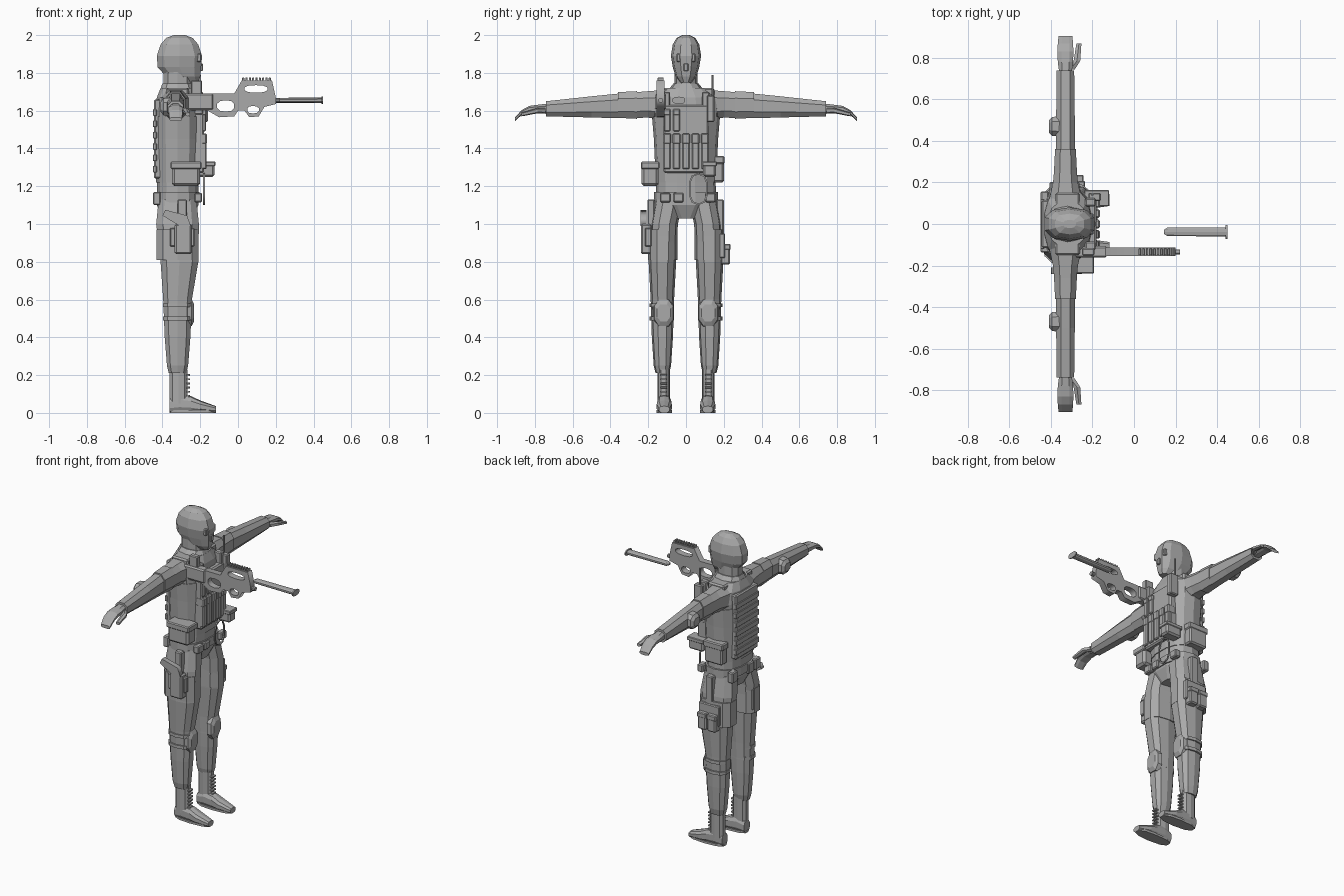
import bpy, bmesh, math
from mathutils import Vector

old = bpy.data.objects.get("Cube")
if old:
    bpy.data.objects.remove(old, do_unlink=True)

tone = (0.4, 0.4, 0.4, 1)
grey = bpy.data.materials.new("plain_grey")
grey.use_nodes = True
grey.diffuse_color = tone
grey.node_tree.nodes["Principled BSDF"].inputs["Base Color"].default_value = tone

SPINE = -.32   # x of the body's upright axis
ARM = -.33     # x of the outstretched arms
GUN = -.134    # y of the rifle's centre plane


def finish(name, mesh):
    mesh.materials.clear()
    mesh.materials.append(grey)
    part = bpy.data.objects.new(name, mesh)
    bpy.context.collection.objects.link(part)
    return part


def from_bmesh(name, bm):
    bmesh.ops.recalc_face_normals(bm, faces=bm.faces)
    mesh = bpy.data.meshes.new(name)
    bm.to_mesh(mesh)
    bm.free()
    return finish(name, mesh)


def oval(a, b, radius_a, radius_b, sides=10):
    """Slightly squared ellipse, with flat sides facing the axes."""
    def bend(value):
        return math.copysign(abs(value) ** .8, value)
    angles = [(i + .5) * math.tau / sides for i in range(sides)]
    across = [bend(math.cos(angle)) for angle in angles]
    along = [bend(math.sin(angle)) for angle in angles]
    return [(a + radius_a * u / max(across), b + radius_b * v / max(along)) for u, v in zip(across, along)]


def loft(name, axis, centre, rings, side=1, sides=10):
    """Rings are (position, radius, radius, optional centre shifts); side mirrors y."""
    bm, loops = bmesh.new(), []
    for position, radius_a, radius_b, *shift in rings:
        shift_a, shift_b = (shift + [0, 0])[:2]
        loop = []
        for p, q in oval(centre[0] + shift_a, centre[1] + shift_b, radius_a, radius_b, sides):
            x, y, z = {"x": (position, p, q), "y": (p, position, q), "z": (p, q, position)}[axis]
            loop.append(bm.verts.new((x, y * side, z)))
        loops.append(loop)
    for low, high in zip(loops, loops[1:]):
        for i in range(sides):
            j = (i + 1) % sides
            bm.faces.new((low[i], low[j], high[j], high[i]))
    bm.faces.new(loops[0])
    bm.faces.new(loops[-1])
    return from_bmesh(name, bm)


def band(name, centre, low, high, radius_x, radius_y, side=1, sides=10):
    """Upright sleeve around a limb or the waist."""
    return loft(name, "z", centre, [(low, radius_x, radius_y), (high, radius_x, radius_y)], side, sides)


def box(name, centre, size, side=1):
    """Box with small bevels in proportion to its thinnest side."""
    bm = bmesh.new()
    bmesh.ops.create_cube(bm, size=1)
    bmesh.ops.scale(bm, vec=size, verts=bm.verts)
    bmesh.ops.bevel(bm, geom=bm.edges[:], offset=min(size) * .15, segments=1, affect="EDGES")
    part = from_bmesh(name, bm)
    part.location = (centre[0], centre[1] * side, centre[2])
    return part


def pouch(name, centre, size, side=1):
    """Box with a wider flap over its top."""
    box(name, centre, size, side)
    x, y, z = centre
    wide, deep, tall = size
    box(name + "_flap", (x, y, z + tall * .35), (wide * 1.1, deep * 1.1, tall * .3), side)


def plate(name, outlines, thickness, offset, turn=0):
    """Upright plate from an outline and its holes."""
    curve = bpy.data.curves.new(name, "CURVE")
    curve.dimensions, curve.fill_mode, curve.extrude = "2D", "BOTH", thickness / 2
    for outline in outlines:
        spline = curve.splines.new("POLY")
        spline.points.add(len(outline) - 1)
        spline.use_cyclic_u = True
        for point, (u, v) in zip(spline.points, outline):
            point.co = (u, v, 0, 1)
    helper = bpy.data.objects.new(name + "_outline", curve)
    bpy.context.collection.objects.link(helper)
    graph = bpy.context.evaluated_depsgraph_get()
    mesh = bpy.data.meshes.new_from_object(helper.evaluated_get(graph))
    bpy.data.objects.remove(helper, do_unlink=True)
    part = finish(name, mesh)
    part.rotation_euler = (math.pi / 2, 0, turn)
    part.location = offset


# Head, neck and mask openings
band("neck", (SPINE, 0), 1.7, 1.82, .075, .06)
loft("head", "z", (-.31, 0), [(1.75, .04, .03, .06), (1.78, .09, .055, .02), (1.83, .115, .07),
                              (1.89, .12, .08), (1.95, .1, .07), (1.985, .07, .05), (2, .03, .02)])
box("nose", (-.2, 0, 1.83), (.03, .025, .04))
for side in (1, -1):
    box("eye_opening", (-.21, .028, 1.88), (.03, .045, .045), side)

# Torso, belt, vest and collar
loft("torso", "z", (SPINE, 0), [(1.03, .08, .07), (1.1, .11, .16), (1.3, .11, .155), (1.6, .115, .178),
                                (1.67, .11, .17), (1.72, .09, .11)], sides=14)
band("belt", (SPINE, 0), 1.115, 1.17, .117, .17, sides=14)
loft("vest", "z", (SPINE, 0), [(1.22, .115, .16), (1.45, .12, .17), (1.57, .12, .18)], sides=14)
loft("collar", "z", (SPINE, 0), [(1.69, .1, .11), (1.745, .08, .066)])
box("chest_panel", (-.21, 0, 1.45), (.06, .24, .36))
box("back_panel", (-.42, 0, 1.45), (.05, .23, .42))
for row in range(6):
    box("back_webbing", (-.44, 0, 1.29 + row * .06), (.02, .24, .035))

# Chest pouches
for y in (-.1, -.05, 0, .05, .1):
    pouch("magazine_pouch", (-.195, y, 1.385), (.055, .038, .19))
for y in (-.1, -.05):
    pouch("small_chest_pouch", (-.195, y, 1.55), (.05, .035, .12))

# Radio, antenna, shoulder light and hanging strap
box("radio", (-.19, .13, 1.61), (.06, .04, .14))
band("antenna", (-.2, .14), 1.66, 1.79, .005, .005)
box("shoulder_light", (-.22, GUN, 1.72), (.06, .035, .08))
plate("hanging_strap", [oval(.065, 1.185, .05, .085), oval(.065, 1.185, .042, .077)], .008, (-.18, 0, 0), math.pi / 2)

# Waist pouches
pouch("right_hip_pouch", (-.275, -.19, 1.265), (.15, .09, .13))
pouch("left_hip_pouch", (-.335, .17, 1.29), (.13, .06, .14))
pouch("left_front_pouch", (-.18, .125, 1.29), (.11, .07, .08))
for y in (-.11, -.04, .13):
    box("belt_pouch", (-.21, y, 1.14), (.04, .055, .05))
    box("rear_belt_pouch", (-.43, y, 1.135), (.04, .055, .07))

for side in (1, -1):
    # Arms, cuffs and pads
    loft("arm", "y", (ARM, 1.62), [(.11, .08, .08, 0, .01), (.2, .06, .07, 0, .013), (.36, .045, .065, 0, .005),
                                   (.5, .045, .056), (.74, .042, .04, 0, -.01)], side, 8)
    loft("sleeve_band", "y", (ARM, 1.63), [(.26, .055, .073), (.36, .05, .068)], side, 8)
    loft("elbow_pad", "x", (.47, 1.62), [(-.41, .03, .025), (-.395, .045, .045), (-.35, .05, .05)], side, 8)
    box("shoulder_strap", (SPINE, .115, 1.69), (.12, .07, .06), side)
    box("front_strap", (-.21, .105, 1.64), (.05, .04, .12), side)
    # Hands
    loft("hand", "y", (ARM, 1.6), [(.73, .03, .028, 0, .01), (.78, .037, .022, 0, .01), (.83, .038, .018, 0, .007),
                                   (.87, .037, .013, 0, -.01), (.905, .033, .01, 0, -.045)], side, 8)
    loft("thumb", "y", (-.265, 1.6), [(.745, .02, .015, -.04), (.785, .016, .014, -.01),
                                      (.87, .012, .01, 0, -.02)], side, 6)
    # Trouser legs
    loft("trouser_leg", "z", (SPINE, .125), [(1.13, .1, .075, 0, -.035), (1, .113, .072, 0, -.01), (.8, .1, .073, .01),
                                             (.6, .076, .062), (.4, .068, .056), (.25, .056, .046),
                                             (.21, .046, .036)], side)
    band("thigh_band", (SPINE, .123), .81, .97, .112, .077, side)
    box("rear_leg_pocket", (-.41, .12, .9), (.04, .08, .14), side)
    # Knee pads with straps
    loft("knee_pad", "x", (.118, .53), [(-.27, .055, .075), (-.245, .05, .07), (-.232, .035, .045)], side, 8)
    for z in (.49, .56):
        band("knee_strap", (SPINE, .13), z, z + .02, .078, .064, side)
    # Boots with laces
    band("boot_shaft", (SPINE + .005, .119), .05, .23, .047, .033, side)
    loft("boot_foot", "x", (.115, .04), [(-.362, .03, .04), (-.31, .035, .05, 0, .01), (-.25, .037, .045, 0, .005),
                                         (-.2, .04, .033, 0, -.007), (-.117, .028, .018, 0, -.022)], side)
    band("boot_sole", (-.24, .115), 0, .014, .123, .04, side)
    for row in range(6):
        box("boot_lace", (-.268, .118, .09 + row * .022), (.028, .035, .01), side)

# Right thigh holster and pistol
box("holster", (-.29, -.21, .92), (.09, .055, .16))
box("holster_plate", (-.295, -.2, .93), (.13, .035, .1))
box("holster_hanger", (-.295, -.185, 1.05), (.05, .04, .16))
plate("pistol", [[(-.4, 1.045), (-.385, 1.075), (-.27, 1.045), (-.25, .99), (-.31, .99)]], .032, (0, -.225, 0))

# Left thigh pouches
for x in (-.345, -.275):
    pouch("left_thigh_pouch", (x, .208, .84), (.06, .05, .11))
box("left_thigh_plate", (-.31, .19, .885), (.15, .035, .13))
box("left_thigh_hanger", (-.305, .18, 1.03), (.05, .04, .2))

# Compact rifle with carry handle, thumbhole and trigger guard
rifle_outline = [(ARM, 1.6), (ARM, 1.69), (-.02, 1.69), (.02, 1.76), (.18, 1.76), (.2, 1.67), (.2, 1.635),
                 (.14, 1.62), (.11, 1.57), (.06, 1.565), (.035, 1.6), (0, 1.6), (-.02, 1.57),
                 (-.1, 1.565), (-.16, 1.6)]
holes = [oval(.095, 1.715, .06, .02), oval(-.065, 1.625, .045, .03), oval(.08, 1.605, .03, .02)]
plate("rifle_body", [rifle_outline] + holes, .042, (0, GUN, 0))
box("rifle_stock", (-.23, GUN, 1.648), (.2, .056, .088))
for tooth in range(9):
    box("rail_tooth", (.028 + tooth * .0175, GUN, 1.765), (.011, .032, .02))
loft("rifle_barrel", "x", (GUN, 1.655), [(.18, .012, .012), (.222, .012, .012)])

# Detached suppressor and its cap
loft("suppressor", "x", (-.038, 1.655), [(.145, .01, .006), (.16, .02, .013), (.443, .022, .014)])
loft("suppressor_cap", "x", (-.038, 1.655), [(.441, .034, .019), (.449, .034, .019)])
